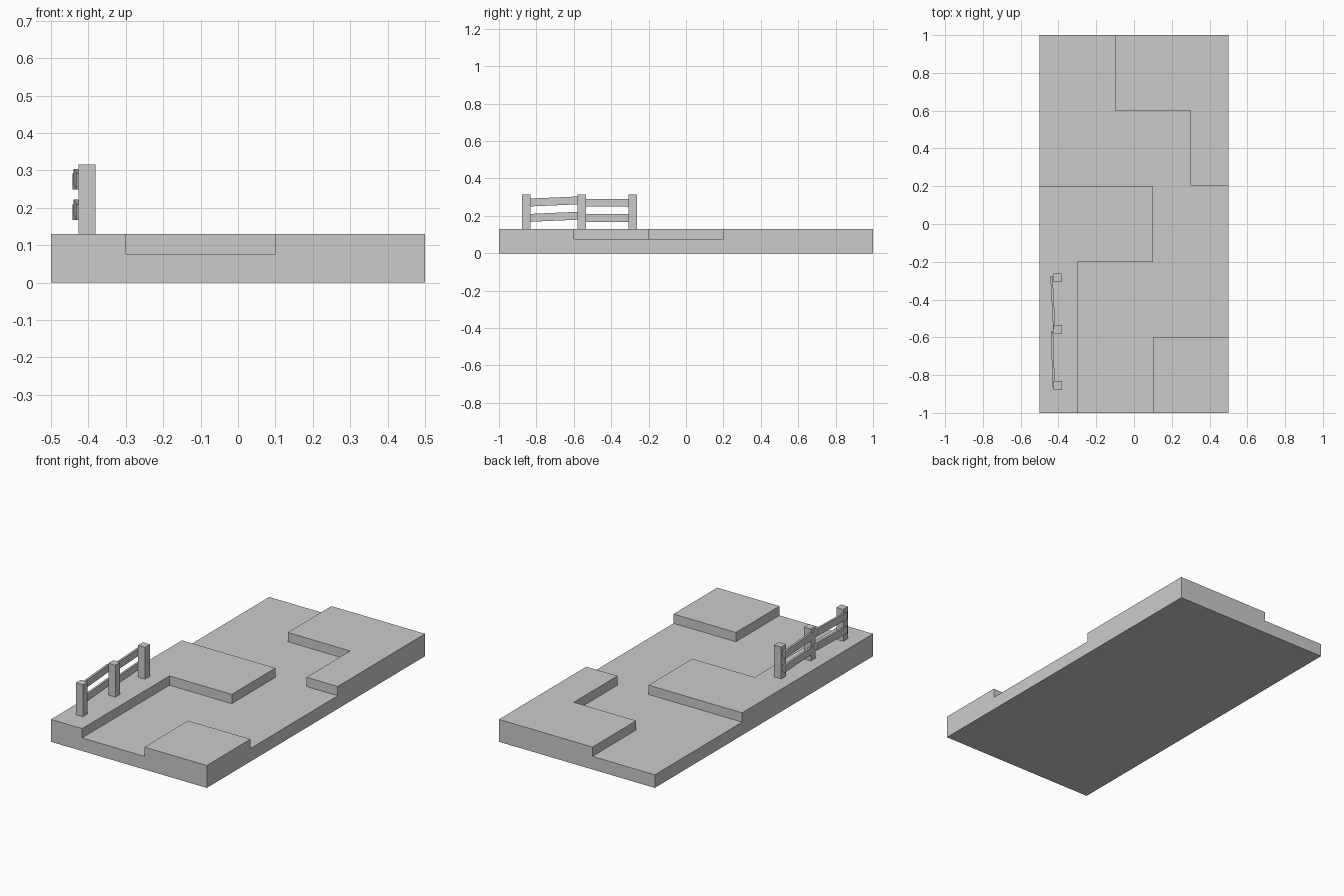
import bpy, bmesh
from mathutils import Vector, Matrix

if "Cube" in bpy.data.objects:
    bpy.data.objects.remove(bpy.data.objects["Cube"])

LOW, HIGH = 0.076, 0.13


def finish(bm, name):
    bmesh.ops.recalc_face_normals(bm, faces=bm.faces[:])
    mesh = bpy.data.meshes.new(name)
    bm.to_mesh(mesh)
    bm.free()
    ob = bpy.data.objects.new(name, mesh)
    bpy.context.collection.objects.link(ob)
    return ob


def box(name, centre, size, rot=None):
    bm = bmesh.new()
    bmesh.ops.create_cube(bm, size=1)
    m = Matrix.Translation(centre) @ (rot or Matrix()) @ Matrix.Diagonal((*size, 1))
    bmesh.ops.transform(bm, matrix=m, verts=bm.verts)
    return finish(bm, name)


# Ground tile: 5 x 5 cells, raised cells (#) stand above the winding path; back row first
rows = ["..###",
        "....#",
        "###..",
        "#....",
        "#..##"]
bm = bmesh.new()
bmesh.ops.create_grid(bm, x_segments=5, y_segments=5, size=1)
bmesh.ops.transform(bm, matrix=Matrix.Translation((0, 0, LOW)) @ Matrix.Diagonal((0.5, 1, 1, 1)), verts=bm.verts)
rim = [e for e in bm.edges if e.is_boundary]
raised = []
for f in bm.faces:
    c = f.calc_center_median()
    if rows[4 - int((c.y + 1) / 0.4)][int((c.x + 0.5) / 0.2)] == "#":
        raised.append(f)
# outer skirt and underside
skirt = bmesh.ops.extrude_edge_only(bm, edges=rim)["geom"]
for v in [g for g in skirt if isinstance(g, bmesh.types.BMVert)]:
    v.co.z = 0
bmesh.ops.contextual_create(bm, geom=[g for g in skirt if isinstance(g, bmesh.types.BMEdge) and g.is_boundary])
bmesh.ops.recalc_face_normals(bm, faces=bm.faces[:])
# raised terraces
up = bmesh.ops.extrude_face_region(bm, geom=raised)["geom"]
bmesh.ops.delete(bm, geom=[f for f in raised if f.is_valid], context='FACES_ONLY')
for v in [g for g in up if isinstance(g, bmesh.types.BMVert)]:
    v.co.z = HIGH
bmesh.ops.dissolve_limit(bm, angle_limit=0.01, verts=bm.verts[:], edges=bm.edges[:])
finish(bm, "ground_tile")

# Fence posts
for i, y in enumerate((-0.855, -0.557, -0.285)):
    box(f"fence_post_{i + 1}", (-0.404, y, (HIGH + 0.315) / 2), (0.045, 0.045, 0.315 - HIGH))


# Fence rails, slightly crooked planks nailed to the outer side of the posts
def rail(name, a, b):
    a, b = Vector(a), Vector(b)
    rot = (b - a).to_track_quat('Y', 'Z').to_matrix().to_4x4()
    box(name, (a + b) / 2, (0.012, (b - a).length, 0.042), rot)


for tag, z in (("lower", 0.188), ("upper", 0.27)):
    rail(f"{tag}_rail_front", (-0.425, -0.865, z), (-0.434, -0.57, z + 0.013))
    rail(f"{tag}_rail_back", (-0.422, -0.555, z), (-0.437, -0.275, z))
